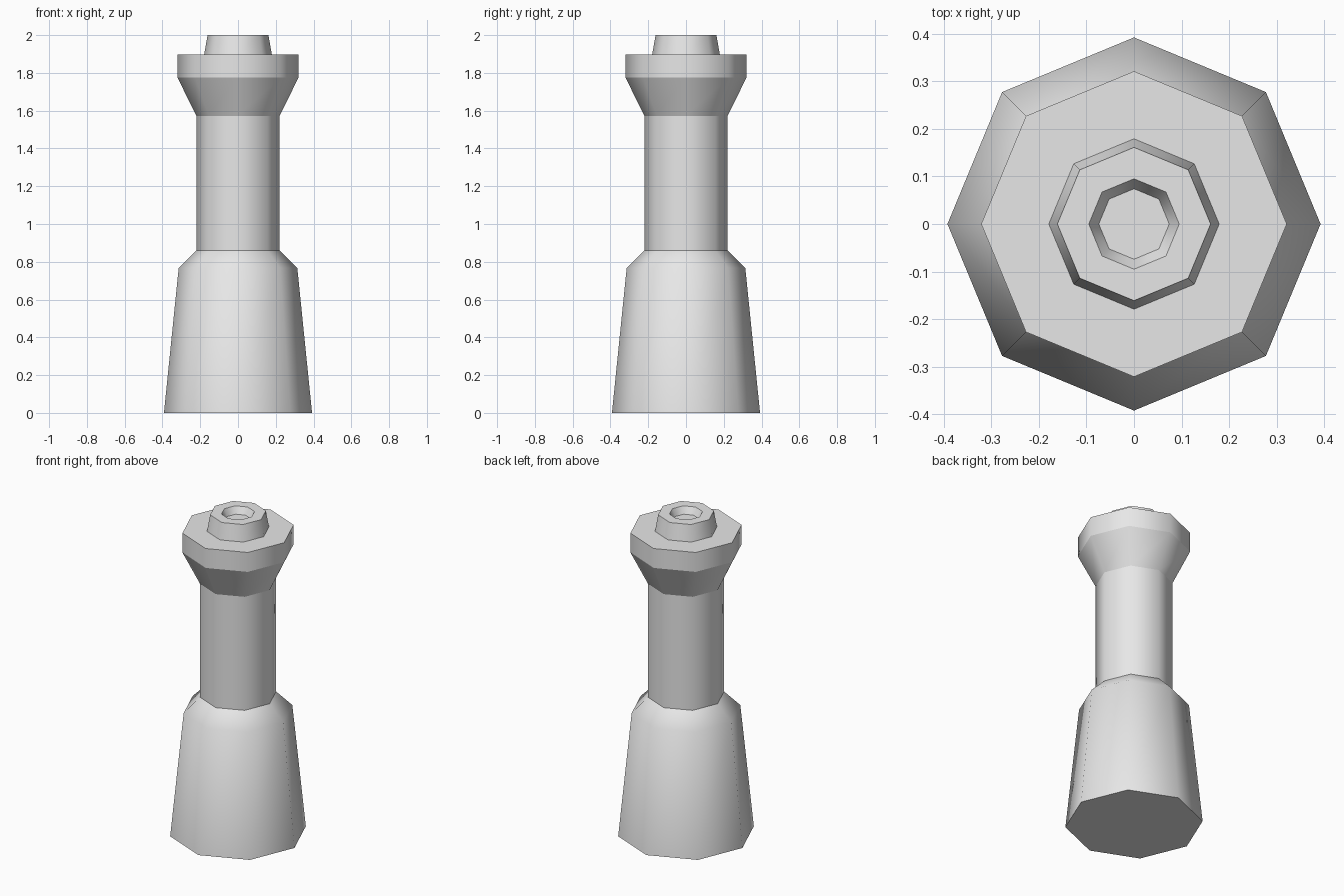
import bpy
import bmesh
from math import cos, sin, radians, tau

SIDES = 8

cube = bpy.data.objects.get("Cube")
if cube:
    bpy.data.objects.remove(cube, do_unlink=True)

# Single plain grey material
grey = bpy.data.materials.new("plain_grey")
grey.use_nodes = True
colour = (0.8, 0.8, 0.8, 1)
grey.diffuse_color = colour
grey.node_tree.nodes["Principled BSDF"].inputs["Base Color"].default_value = colour


def lathe(name, profile, cap_bottom=False, cap_top=False):
    """Turn a (radius, height) profile into an eight-sided shell."""
    bm = bmesh.new()
    rings = [[bm.verts.new((r * cos(tau * i / SIDES), r * sin(tau * i / SIDES), z))
              for i in range(SIDES)] for r, z in profile]
    for low, high in zip(rings, rings[1:]):
        for i in range(SIDES):
            j = (i + 1) % SIDES
            bm.faces.new((low[i], low[j], high[j], high[i]))
    if cap_bottom:
        bm.faces.new(rings[0][::-1])
    if cap_top:
        bm.faces.new(rings[-1])
    mesh = bpy.data.meshes.new(name)
    bm.to_mesh(mesh)
    bm.free()
    mesh.materials.append(grey)
    obj = bpy.data.objects.new(name, mesh)
    bpy.context.collection.objects.link(obj)
    bpy.ops.object.select_all(action="DESELECT")
    obj.select_set(True)
    bpy.context.view_layer.objects.active = obj
    bpy.ops.object.shade_smooth_by_angle(angle=radians(50))
    return obj


# Tapered foot with sloped shoulder
lathe("base", [(0.392, 0), (0.314, 0.767), (0.22, 0.86)], cap_bottom=True)

# Straight shaft
lathe("column", [(0.22, 0.86), (0.22, 1.573)])

# Flared underside of the head
lathe("flare", [(0.22, 1.573), (0.321, 1.776)])

# Upright band and its flat top
lathe("collar", [(0.321, 1.776), (0.321, 1.898), (0.179, 1.898)])

# Small tapered tip with a shallow recess
lathe("tip", [(0.179, 1.898), (0.161, 2.0), (0.095, 2.0), (0.074, 1.957)], cap_top=True)
